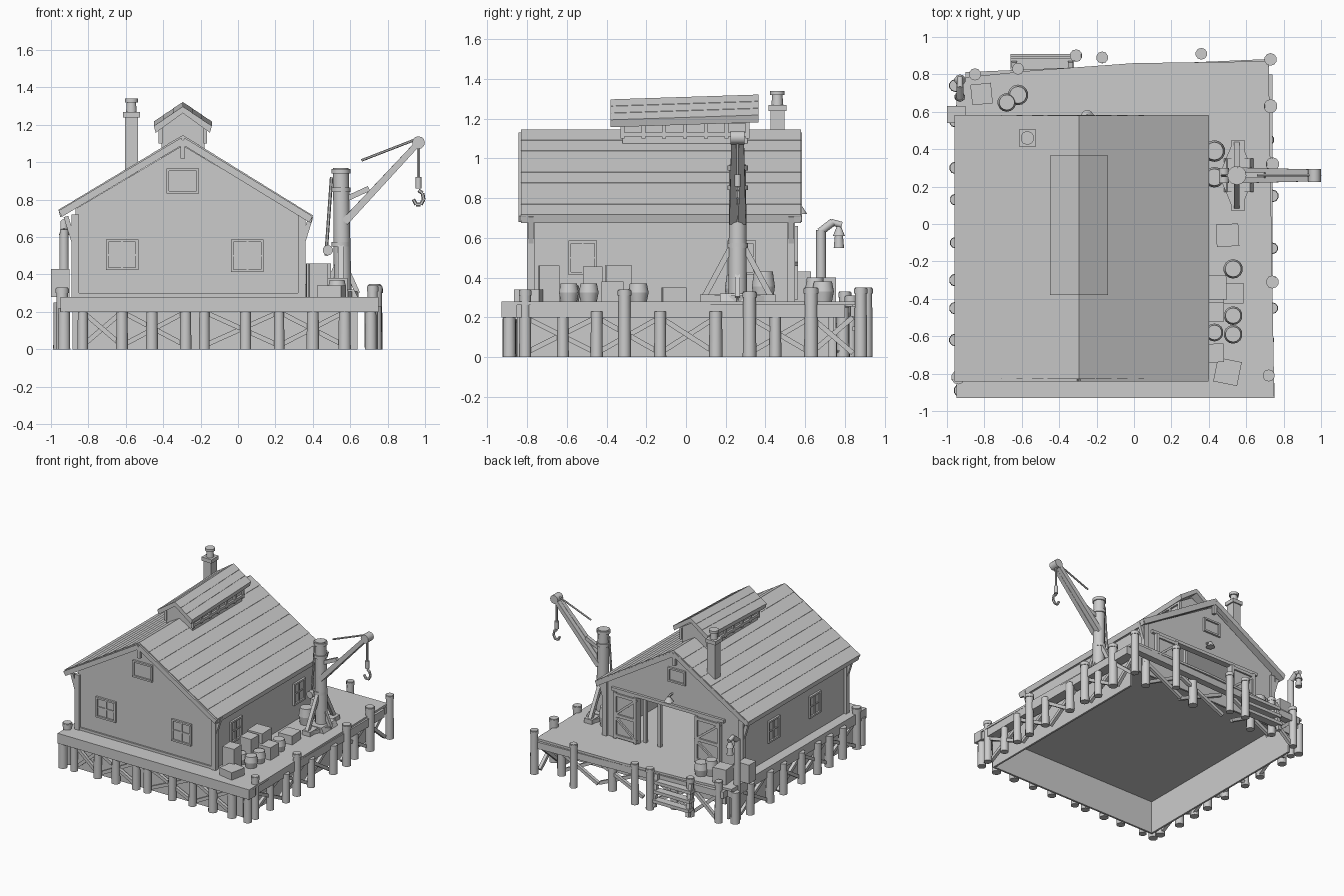
import bpy, bmesh, math, random
from mathutils import Vector, Matrix

random.seed(4)
grey = bpy.data.materials.new("weathered_grey")
grey.diffuse_color = (0.6, 0.6, 0.6, 1)


def finish(name, bm, smooth=False):
    bmesh.ops.recalc_face_normals(bm, faces=bm.faces)
    me = bpy.data.meshes.new(name)
    bm.to_mesh(me)
    bm.free()
    me.materials.append(grey)
    ob = bpy.data.objects.new(name, me)
    bpy.context.collection.objects.link(ob)
    if smooth:
        bpy.ops.object.select_all(action='DESELECT')
        ob.select_set(True)
        bpy.context.view_layer.objects.active = ob
        bpy.ops.object.shade_smooth_by_angle(angle=math.radians(40))
    return ob


def box(name, x0, x1, y0, y1, z0, z1, turn=0):
    bm = bmesh.new()
    m = (Matrix.Translation(((x0 + x1) / 2, (y0 + y1) / 2, (z0 + z1) / 2))
         @ Matrix.Rotation(turn, 4, 'Z') @ Matrix.Diagonal((x1 - x0, y1 - y0, z1 - z0, 1)))
    bmesh.ops.create_cube(bm, size=1, matrix=m)
    return finish(name, bm)


def rod(name, a, b, r1, r2=None, n=10):
    """Round or square bar from a to b."""
    a, b = Vector(a), Vector(b)
    d = b - a
    m = Matrix.Translation((a + b) / 2) @ d.to_track_quat('Z', 'Y').to_matrix().to_4x4()
    if n == 4:
        m = m @ Matrix.Rotation(math.pi / 4, 4, 'Z')
    bm = bmesh.new()
    bmesh.ops.create_cone(bm, cap_ends=True, segments=n, radius1=r1,
                          radius2=r1 if r2 is None else r2, depth=d.length, matrix=m)
    return finish(name, bm, n > 4)


def prism(name, pts, y0, y1):
    """Profile in x and z, extruded along y."""
    bm = bmesh.new()
    f = bm.faces.new([bm.verts.new((x, y0, z)) for x, z in pts])
    ext = bmesh.ops.extrude_face_region(bm, geom=[f])
    bmesh.ops.translate(bm, vec=(0, y1 - y0, 0),
                        verts=[v for v in ext['geom'] if isinstance(v, bmesh.types.BMVert)])
    return finish(name, bm)


def barrel(x, y, z0, z1, r):
    h = (z1 - z0) / 2
    rod("barrel_lower", (x, y, z0), (x, y, z0 + h), r * 0.82, r, 14)
    rod("barrel_upper", (x, y, z0 + h), (x, y, z1), r, r * 0.82, 14)


# deck floor, fascia boards and the skirt walls below
bm = bmesh.new()
f = bm.faces.new([bm.verts.new((x, y, 0.262)) for x, y in
                  [(-0.95, -0.93), (0.75, -0.93), (0.72, 0.87), (0, 0.86), (-0.55, 0.82), (-0.95, 0.78)]])
ext = bmesh.ops.extrude_face_region(bm, geom=[f])
bmesh.ops.translate(bm, vec=(0, 0, 0.018), verts=[v for v in ext['geom'] if isinstance(v, bmesh.types.BMVert)])
finish("deck_floor", bm)
box("deck_front_strip", -0.95, 0.75, -0.93, -0.85, 0.2, 0.265)
box("deck_left_strip", -0.95, -0.88, -0.85, 0.76, 0.2, 0.265)
box("deck_right_strip", 0.66, 0.74, -0.85, 0.8, 0.2, 0.265)
rod("back_fascia", (-0.9, 0.785, 0.23), (0.72, 0.855, 0.23), 0.038, n=4)
box("skirt_front", -0.88, 0.64, -0.85, -0.835, 0.0, 0.265)
box("skirt_left", -0.885, -0.87, -0.85, 0.72, 0.0, 0.265)
box("skirt_right", 0.625, 0.64, -0.85, 0.72, 0.0, 0.265)
box("skirt_back", -0.88, 0.64, 0.74, 0.755, 0.13, 0.265)

# piles: edge rows (x, y, top)
piles = [(-0.85, 0.80, 0.33), (-0.62, 0.83, 0.31), (-0.31, 0.90, 0.33), (-0.17, 0.89, 0.33),
         (0.36, 0.91, 0.35), (0.73, 0.88, 0.35), (0.73, 0.63, 0.35), (0.74, 0.32, 0.33),
         (0.74, 0.15, 0.23), (0.74, -0.13, 0.23), (0.74, -0.31, 0.34), (0.74, -0.45, 0.23),
         (0.72, -0.81, 0.34), (0.72, -0.62, 0.2), (0.72, 0.45, 0.2), (-0.94, -0.82, 0.33)]
piles += [(-0.955, y, 0.25) for y in (-0.62, -0.45, -0.3, -0.1, 0.13, 0.3, 0.55, 0.74)]
piles += [(x, -0.89, 0.22) for x in (-0.93, -0.83, -0.62, -0.46, -0.28, -0.18, 0.04, 0.22, 0.40, 0.57, 0.71)]
piles += [(x, 0.79, 0.25) for x in (-0.45, 0.1, 0.55)]
for x, y, top in piles:
    r = 0.027 + random.random() * 0.006
    rod("pile", (x, y, 0), (x, y, top), r * 1.08, r)
    if top > 0.3:
        rod("pile_cap", (x, y, top - 0.03), (x, y, top - 0.005), r * 1.15)

# crossed braces below the deck
for a, b in ((-0.83, -0.62), (-0.62, -0.28), (-0.18, 0.22), (0.22, 0.57)):
    for y in (-0.875, 0.775):
        rod("cross_brace", (a, y, 0.2), (b, y, 0.02), 0.018, n=4)
        rod("cross_brace", (a, y + 0.02, 0.02), (b, y + 0.02, 0.2), 0.018, n=4)
for a, b in ((-0.81, -0.45), (-0.45, -0.13), (-0.13, 0.15), (0.32, 0.63), (0.63, 0.84)):
    for x in (-0.92, 0.71):
        if x < 0 and b > 0.8:
            continue
        rod("side_brace", (x, a, 0.2), (x, b, 0.02), 0.018, n=4)
        rod("side_brace", (x - 0.02, a, 0.02), (x - 0.02, b, 0.2), 0.018, n=4)

# house walls
L, R, MID, F, B = -0.87, 0.34, -0.295, -0.78, 0.53
prism("front_wall", [(L, 0.28), (R, 0.28), (R, 0.71), (MID, 1.09), (L, 0.75)], F, F + 0.03)
prism("back_wall", [(L, 0.28), (-0.47, 0.28), (-0.47, 0.66), (0.05, 0.66), (0.05, 0.28),
                    (R, 0.28), (R, 0.71), (MID, 1.09), (L, 0.75)], B - 0.03, B)
box("left_wall", L, L + 0.03, F, B, 0.28, 0.755)
box("right_wall", R - 0.03, R, F, B, 0.28, 0.715)
box("sill_front", L - 0.01, R + 0.01, F - 0.012, F, 0.275, 0.3)
for x in (L, R):
    for y in (F, B):
        box("corner_post", x - 0.02, x + 0.02, y - 0.02, y + 0.02, 0.275, 0.72)
        rod("eave_strut", (x, y, 0.55), (x + math.copysign(0.05, x), y, 0.71), 0.018, n=4)


# lapped board roof
def lapped_roof(name, left, apex, right, y0, y1, thick, rows, lap):
    top = []
    for i in range(rows):
        for t, lift in ((i / rows, lap), ((i + 1) / rows, 0.0)):
            top.append((left[0] + (apex[0] - left[0]) * t, left[1] + (apex[1] - left[1]) * t + lift))
    for i in reversed(range(rows)):
        for t, lift in (((i + 1) / rows, 0.0), (i / rows, lap)):
            if t < 1:
                top.append((right[0] + (apex[0] - right[0]) * t, right[1] + (apex[1] - right[1]) * t + lift))
    under = [(right[0] - 0.01, right[1] - thick), (apex[0], apex[1] - thick), (left[0] + 0.01, left[1] - thick)]
    return prism(name, top + under, y0, y1)


lapped_roof("main_roof", (-0.96, 0.745), (MID, 1.145), (0.40, 0.715), -0.83, 0.58, 0.04, 8, 0.002)
for y in (-0.825, 0.565):
    rod("bargeboard", (-0.95, y, 0.725), (MID, y, 1.115), 0.026, n=4)
    rod("bargeboard", (0.39, y, 0.695), (MID, y, 1.115), 0.026, n=4)
    rod("gable_post", (MID, y, 1.02), (MID, y, 1.12), 0.018, n=4)

# roof vent house with slatted sides, its roof rising a little to the back
prism("vent_house", [(-0.41, 1.0), (-0.18, 1.0), (-0.18, 1.2), (MID, 1.27), (-0.41, 1.2)], -0.32, 0.31)
vent = lapped_roof("vent_roof", (-0.45, 1.205), (MID, 1.31), (-0.14, 1.205), -0.38, 0.365, 0.035, 3, 0.002)
for v in vent.data.vertices:
    v.co.z += 0.012 * v.co.y / 0.37
for x in (-0.415, -0.175):
    for z in (1.12, 1.185):
        box("vent_rail", x - 0.01, x + 0.01, -0.33, 0.32, z - 0.01, z + 0.01)
    for i in range(7):
        y = -0.32 + i * 0.105
        box("vent_post", x - 0.01, x + 0.01, y - 0.01, y + 0.01, 1.1, 1.19)

# chimney
box("chimney", -0.605, -0.535, 0.425, 0.495, 0.92, 1.25)
box("chimney_collar", -0.615, -0.525, 0.415, 0.505, 1.24, 1.27)
rod("chimney_pot", (-0.57, 0.46, 1.27), (-0.57, 0.46, 1.33), 0.03, 0.025)
rod("chimney_cap", (-0.57, 0.46, 1.32), (-0.57, 0.46, 1.34), 0.037)


# windows: frame bars, glazing bars and pane, placed in a wall plane
def window(axis, wall, sign, c, z, w, h, bars=True):
    def part(name, u0, u1, z0, z1, d):
        lo, hi = sorted((wall - sign * 0.005, wall + sign * d))
        if axis == 'y':
            box(name, u0, u1, lo, hi, z0, z1)
        else:
            box(name, lo, hi, u0, u1, z0, z1)
    a, b, t = c - w / 2, c + w / 2, 0.014
    part("window_pane", a, b, z - h / 2, z + h / 2, 0.003)
    for u in (a, b):
        part("window_side", u - t / 2, u + t / 2, z - h / 2, z + h / 2, 0.014)
    for v in (z - h / 2, z + h / 2):
        part("window_rail", a - t / 2, b + t / 2, v - t / 2, v + t / 2, 0.016)
    if bars:
        part("window_mullion", c - 0.005, c + 0.005, z - h / 2, z + h / 2, 0.01)
        part("window_bar", a, b, z - 0.005, z + 0.005, 0.01)


window('y', F, -1, -0.62, 0.505, 0.16, 0.15)
window('y', F, -1, 0.05, 0.5, 0.16, 0.16)
window('y', F, -1, -0.295, 0.9, 0.16, 0.12, False)
window('y', B, 1, -0.295, 0.92, 0.14, 0.10, False)
for y in (-0.52, 0.28):
    window('x', R, 1, y, 0.5, 0.13, 0.16)
for y in (-0.38, 0.14):
    window('x', L, -1, y, 0.5, 0.13, 0.16)

# sliding barn doors and the posts just inside
box("door_track", -0.72, 0.28, B, B + 0.02, 0.66, 0.685)
for a, b in ((-0.69, -0.47), (0.05, 0.25)):
    box("barn_door", a, b, B, B + 0.02, 0.29, 0.66)
    y = B + 0.025
    for x in (a + 0.01, b - 0.01):
        box("door_stile", x - 0.012, x + 0.012, y - 0.01, y + 0.008, 0.29, 0.66)
    for z in (0.31, 0.475, 0.64):
        box("door_rail", a, b, y - 0.01, y + 0.008, z - 0.012, z + 0.012)
    rod("door_brace", (a, y, 0.31), (b, y, 0.47), 0.012, n=4)
    rod("door_brace", (b, y, 0.47), (a, y, 0.64), 0.012, n=4)
for x in (-0.1, 0.03):
    rod("inner_post", (x, 0.47, 0.28), (x, 0.47, 0.7), 0.018, n=4)
rod("door_lamp", (-0.25, 0.575, 0.72), (-0.25, 0.575, 0.76), 0.035, 0.01)
rod("door_lamp_arm", (-0.25, 0.52, 0.77), (-0.25, 0.58, 0.76), 0.008, n=6)

# crane
CX, CY = 0.55, 0.26
prism("crane_base", [(0.48, 0.28), (0.64, 0.28), (0.62, 0.32), (0.5, 0.32)], 0.17, 0.35)
box("crane_foot", 0.52, 0.59, 0.07, 0.45, 0.28, 0.315)
rod("crane_post", (0.56, CY, 0.28), (CX, CY, 0.97), 0.047, 0.042, 12)
for z in (0.55, 0.84, 0.94):
    rod("crane_band", (CX, CY, z), (CX, CY, z + 0.025), 0.051, n=12)
for s in (-1, 1):
    rod("crane_brace", (CX, CY + s * 0.17, 0.3), (CX, CY + s * 0.03, 0.56), 0.02, n=4)
    rod("crane_side_brace", (CX + s * 0.09, CY, 0.3), (CX, CY, 0.5), 0.018, n=4)
    for t in (-1, 1):
        rod("crane_foot_tie", (CX + s * 0.08, CY, 0.295), (CX + s * 0.01, CY + t * 0.17, 0.295), 0.02, n=4)
    rod("boom", (0.57, CY + s * 0.022, 0.68), (0.97, CY + s * 0.016, 1.11), 0.028, 0.022, 4)
rod("boom_strut", (0.57, CY, 0.8), (0.70, CY, 0.86), 0.02, n=4)
rod("boom_pulley", (0.965, CY - 0.035, 1.105), (0.965, CY + 0.035, 1.105), 0.034, n=12)
rod("stay_rope", (0.66, CY, 1.01), (0.97, CY, 1.13), 0.007, n=6)
rod("hoist_rope", (0.965, CY, 1.1), (0.965, CY, 0.9), 0.008, n=6)
rod("hook_block", (0.965, CY, 0.92), (0.965, CY, 0.86), 0.016)
hook = [(0.965 + 0.028 * math.sin(a), CY, 0.81 + 0.04 * math.cos(a)) for a in (0, 0.9, 1.8, 2.7, 3.6, 4.5)]
for a, b in zip(hook, hook[1:]):
    rod("hook", a, b, 0.01, n=6)
rod("winch_rope", (0.50, CY, 0.92), (0.47, CY, 0.5), 0.009, n=6)
rod("winch_drum", (0.48, 0.22, 0.53), (0.48, 0.30, 0.53), 0.028)

# goods on the right side of the deck
for x, y, z0, z1, r in ((0.43, 0.39, 0.28, 0.43, 0.058), (0.43, 0.25, 0.28, 0.41, 0.055),
                        (0.53, -0.24, 0.28, 0.37, 0.052), (0.53, -0.49, 0.28, 0.37, 0.05),
                        (0.53, -0.59, 0.28, 0.37, 0.05), (0.43, -0.58, 0.28, 0.36, 0.048)):
    barrel(x, y, z0, z1, r)
for x, y, w, z0, z1, t in ((0.50, -0.06, 0.12, 0.28, 0.35, 0.05), (0.53, -0.37, 0.11, 0.28, 0.38, 0),
                           (0.43, -0.34, 0.13, 0.28, 0.46, 0.03), (0.43, -0.47, 0.10, 0.28, 0.455, 0),
                           (0.43, -0.69, 0.10, 0.28, 0.46, 0.05), (0.50, -0.79, 0.13, 0.28, 0.34, -0.2)):
    box("crate", x - w / 2, x + w / 2, y - w / 2, y + w / 2, z0, z1, t)

# goods and lamp post at the back left corner
box("corner_crate", -1.0, -0.9, 0.54, 0.63, 0.28, 0.43)
box("corner_crate", -0.87, -0.76, 0.64, 0.75, 0.28, 0.40, 0.1)
barrel(-0.68, 0.65, 0.28, 0.40, 0.05)
barrel(-0.62, 0.69, 0.28, 0.38, 0.055)
rod("lamp_post", (-0.93, 0.68, 0), (-0.93, 0.68, 0.64), 0.03, 0.024)
rod("lamp_arm", (-0.93, 0.675, 0.63), (-0.93, 0.74, 0.68), 0.02)
rod("lamp_arm_tip", (-0.93, 0.73, 0.68), (-0.93, 0.785, 0.665), 0.016)
rod("lantern_hood", (-0.93, 0.77, 0.61), (-0.93, 0.77, 0.66), 0.03, 0.01)
rod("lantern", (-0.93, 0.77, 0.55), (-0.93, 0.77, 0.615), 0.026, 0.02)

# boarding steps at the back
for i, z in enumerate((0.06, 0.13, 0.2)):
    box("step", -0.66, -0.32, 0.85 - i * 0.012, 0.91 - i * 0.012, z, z + 0.025)
for x in (-0.64, -0.34):
    rod("step_rail", (x, 0.89, 0.02), (x, 0.85, 0.27), 0.02, n=4)
